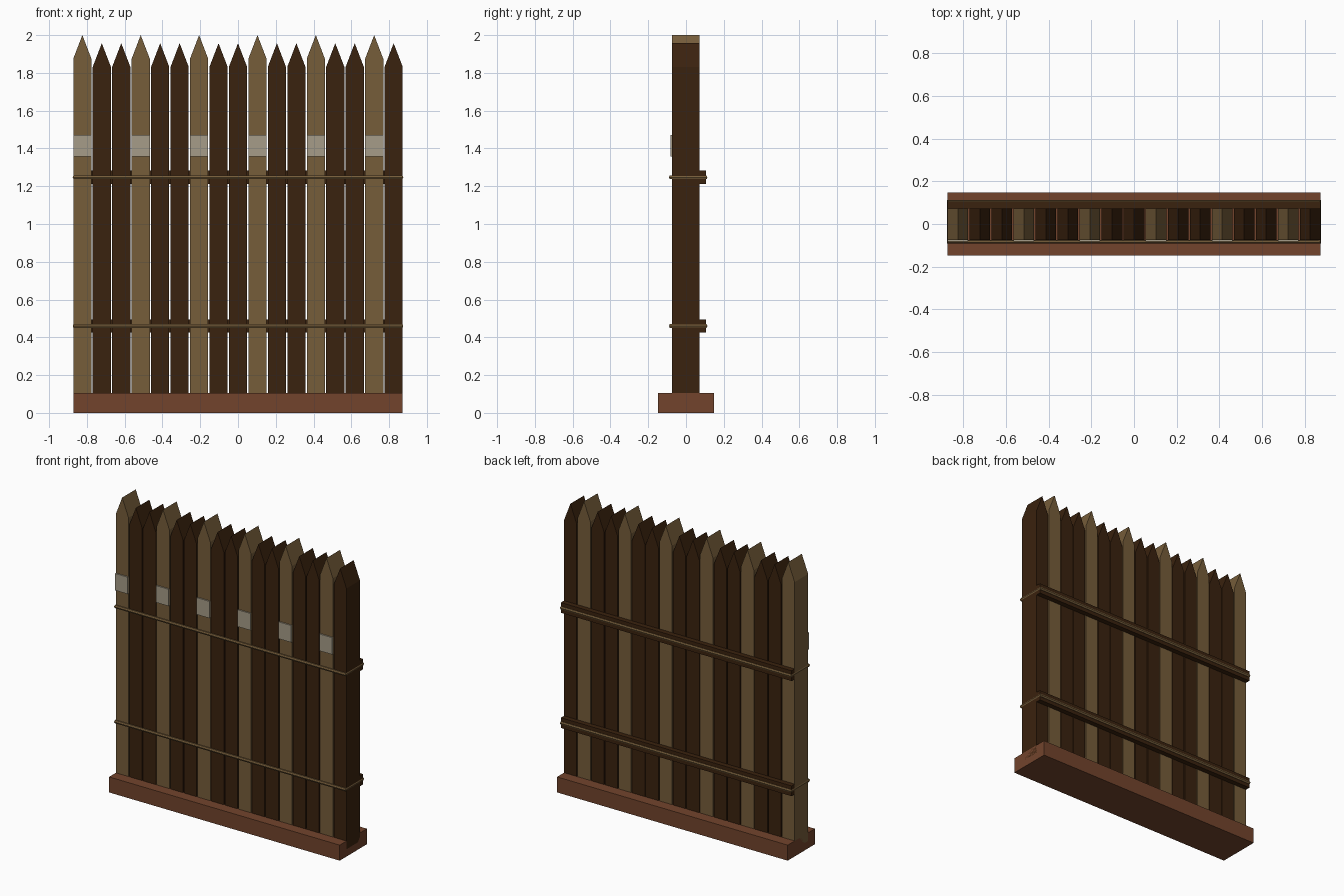
import bpy
import bmesh

cube = bpy.data.objects.get("Cube")
if cube:
    bpy.data.objects.remove(cube)


def material(name, srgb):
    # Convert display values to linear
    col = [((c / 255 + 0.055) / 1.055) ** 2.4 for c in srgb] + [1]
    mat = bpy.data.materials.new(name)
    mat.use_nodes = True
    mat.diffuse_color = col
    mat.node_tree.nodes["Principled BSDF"].inputs["Base Color"].default_value = col
    return mat


TAN = material("light wood", (118, 93, 58))
DARK = material("dark wood", (58, 34, 14))
RED = material("reddish wood", (114, 68, 44))
PALE = material("pale band", (166, 156, 136))


def extrude_profile(name, profile, y0, y1, mat):
    """Extrude a closed x-z outline from y0 to y1."""
    bm = bmesh.new()
    face = bm.faces.new([bm.verts.new((x, y0, z)) for x, z in profile])
    geom = bmesh.ops.extrude_face_region(bm, geom=[face])["geom"]
    moved = [v for v in geom if isinstance(v, bmesh.types.BMVert)]
    bmesh.ops.translate(bm, verts=moved, vec=(0, y1 - y0, 0))
    bmesh.ops.recalc_face_normals(bm, faces=bm.faces)
    mesh = bpy.data.meshes.new(name)
    bm.to_mesh(mesh)
    bm.free()
    mesh.materials.append(mat)
    obj = bpy.data.objects.new(name, mesh)
    bpy.context.collection.objects.link(obj)
    return obj


def box(name, x0, x1, y0, y1, z0, z1, mat):
    outline = [(x0, z0), (x1, z0), (x1, z1), (x0, z1)]
    return extrude_profile(name, outline, y0, y1, mat)


HALF = 0.872
FRONT, BACK = -0.074, 0.072
COUNT, STEP, HW = 17, 0.103, 0.048

# Base beam
box("base_beam", -HALF, HALF, -0.147, 0.147, 0, 0.106, RED)

# Pointed stakes, every third one taller and lighter with a pale band
for i in range(COUNT):
    x = (i - (COUNT - 1) / 2) * STEP
    tall = i % 3 == 0
    peak = 2.0 if tall else 1.957
    shoulder = peak - 0.125
    outline = [(x - HW, 0.05), (x + HW, 0.05), (x + HW, shoulder),
               (x, peak), (x - HW, shoulder)]
    extrude_profile(f"stake_{i + 1}", outline, FRONT, BACK, TAN if tall else DARK)
    if tall:
        box(f"band_{i + 1}", x - HW, x + HW, FRONT - 0.009, FRONT, 1.357, 1.472, PALE)

# Back rails, each with a rope looped around the whole fence
for label, z in (("lower", 0.46), ("upper", 1.247)):
    box(f"{label}_rail", -HALF, HALF, BACK, 0.106, z - 0.035, z + 0.035, DARK)

    curve = bpy.data.curves.new(f"{label}_rope", "CURVE")
    curve.dimensions = "3D"
    curve.bevel_depth = 0.0115
    curve.bevel_resolution = 1
    loop = curve.splines.new("POLY")
    corners = [(-1, -0.082), (1, -0.082), (1, 0.105), (-1, 0.105)]
    loop.points.add(len(corners) - 1)
    for point, (side, y) in zip(loop.points, corners):
        point.co = (side * 0.867, y, z, 1)
    loop.use_cyclic_u = True
    curve.materials.append(TAN)
    rope = bpy.data.objects.new(f"{label}_rope", curve)
    bpy.context.collection.objects.link(rope)
    for s in curve.splines:
        s.use_smooth = False
